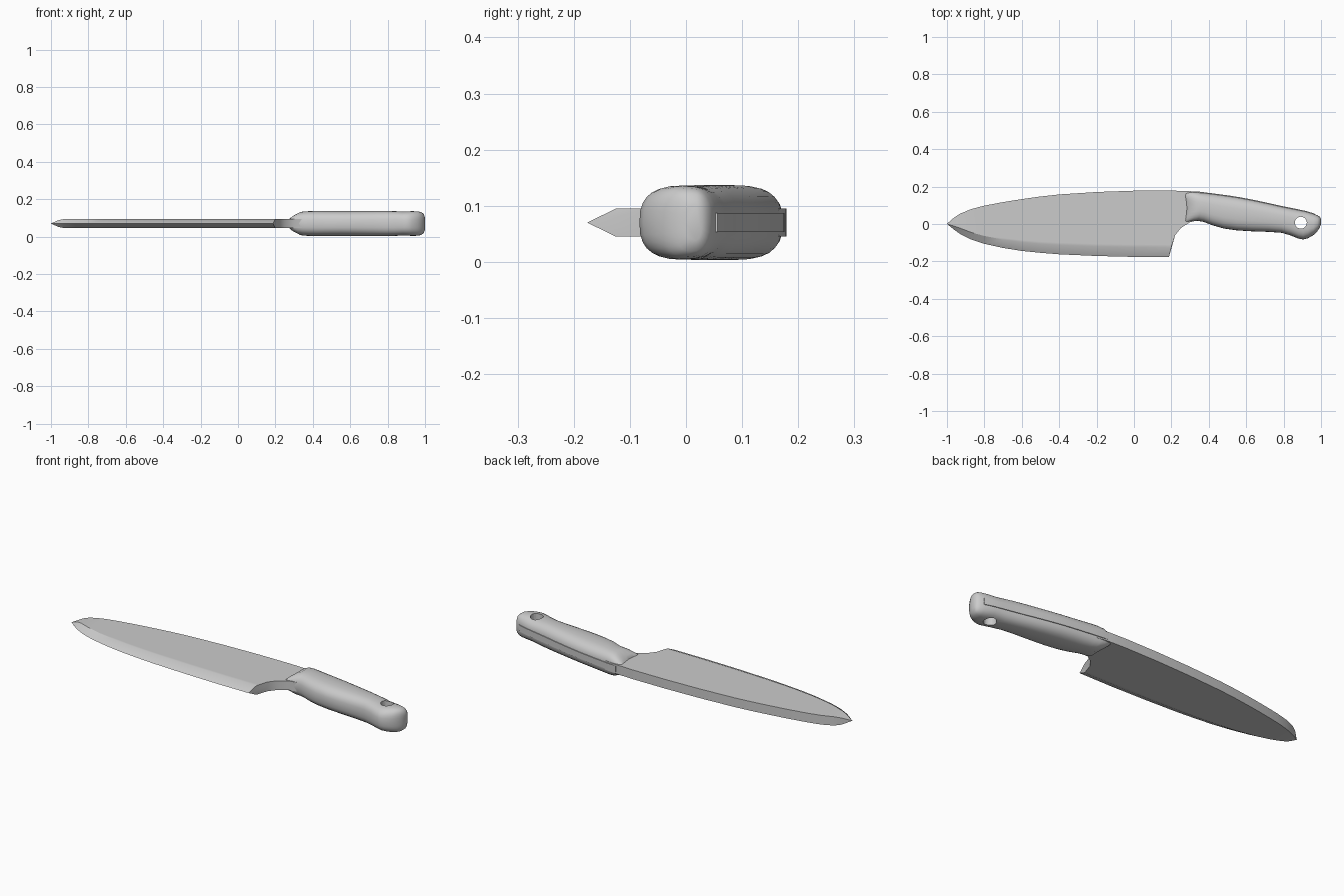
import bpy, bmesh, math

if "Cube" in bpy.data.objects:
    bpy.data.objects.remove(bpy.data.objects["Cube"])

ZC = 0.07


def loft(name, rings, angle):
    """Skin a list of equal-length point rings, cap both ends, smooth by angle."""
    bm = bmesh.new()
    rows = [[bm.verts.new(p) for p in r] for r in rings]
    n = len(rows[0])
    for a, b in zip(rows, rows[1:]):
        for i in range(n):
            j = (i + 1) % n
            bm.faces.new((a[i], a[j], b[j], b[i]))
    bm.faces.new(rows[0])
    bm.faces.new(rows[-1])
    bmesh.ops.remove_doubles(bm, verts=bm.verts, dist=0.0002)
    bmesh.ops.recalc_face_normals(bm, faces=bm.faces)
    me = bpy.data.meshes.new(name)
    bm.to_mesh(me)
    bm.free()
    ob = bpy.data.objects.new(name, me)
    bpy.context.collection.objects.link(ob)
    smooth(ob, angle)
    return ob


def smooth(ob, angle):
    bpy.ops.object.select_all(action='DESELECT')
    bpy.context.view_layer.objects.active = ob
    ob.select_set(True)
    bpy.ops.object.shade_smooth_by_angle(angle=math.radians(angle))


def interp(table, x):
    """Linear lookup of every column in a station table."""
    for a, b in zip(table, table[1:]):
        if x <= b[0]:
            t = (x - a[0]) / (b[0] - a[0])
            return [p + (q - p) * t for p, q in zip(a[1:], b[1:])]
    return table[-1][1:]


# Blade: x, cutting edge y, bevel line y, spine y, half thickness
blade = [(-1.0, 0, 0, 0.001, 0.0005), (-0.96, -0.032, -0.012, 0.036, 0.018),
         (-0.93, -0.053, -0.022, 0.055, 0.024), (-0.87, -0.083, -0.045, 0.08, 0.025),
         (-0.8, -0.106, -0.064, 0.098, 0.025), (-0.7, -0.128, -0.084, 0.117, 0.025),
         (-0.6, -0.144, -0.097, 0.133, 0.025), (-0.5, -0.154, -0.106, 0.147, 0.025),
         (-0.4, -0.162, -0.112, 0.158, 0.025), (-0.2, -0.171, -0.12, 0.171, 0.025),
         (0.0, -0.176, -0.124, 0.178, 0.025), (0.187, -0.176, -0.125, 0.179, 0.025),
         (0.22, -0.06, -0.06, 0.178, 0.025), (0.25, -0.022, -0.022, 0.177, 0.025),
         (0.3, 0.01, 0.01, 0.175, 0.025), (0.37, 0.025, 0.025, 0.166, 0.025)]
rings = []
for x, e, b, s, t in blade:
    xb = x + 0.012 if x == 0.187 else x
    c = b + 0.05 * (s - b)
    rings.append([(x, e, ZC), (xb, b, ZC + t), (xb, c, ZC + t), (xb, s, ZC + t),
                  (xb, s, ZC - t), (xb, c, ZC - t), (xb, b, ZC - t)])
loft("blade", rings, 30)

# Handle: x, belly y, back y, half thickness
handle = [(0.26, 0.0, 0.17, 0.024), (0.275, 0.005, 0.171, 0.042),
          (0.312, 0.014, 0.173, 0.062), (0.34, 0.017, 0.171, 0.065),
          (0.37, 0.012, 0.167, 0.066), (0.42, -0.007, 0.161, 0.067),
          (0.48, -0.024, 0.153, 0.067), (0.55, -0.034, 0.143, 0.067),
          (0.63, -0.039, 0.128, 0.067), (0.72, -0.042, 0.109, 0.067),
          (0.79, -0.047, 0.093, 0.067), (0.84, -0.062, 0.083, 0.066),
          (0.88, -0.078, 0.075, 0.064), (0.905, -0.083, 0.07, 0.065),
          (0.93, -0.076, 0.064, 0.066), (0.96, -0.059, 0.055, 0.065),
          (0.98, -0.04, 0.047, 0.061), (0.993, -0.019, 0.039, 0.051),
          (1.0, 0.0, 0.028, 0.032)]
rings = []
N = 28
for x, lo, hi, h in handle:
    ring = []
    for i in range(N):
        a = 2 * math.pi * i / N
        c, s = math.cos(a), math.sin(a)
        u = math.copysign(abs(c) ** 0.75, c)
        v = math.copysign(abs(s) ** 0.75, s)
        # the bolster front is bowed toward the butt
        bow = 0.022 * (1 - u * u) * max(0, min(1, (0.42 - x) / 0.1))
        ring.append((x + bow, (lo + hi) / 2 + u * (hi - lo) / 2, ZC + v * h))
    rings.append(ring)
grip = loft("handle", rings, 40)

# Hanging hole
bpy.ops.mesh.primitive_cylinder_add(vertices=24, radius=0.032, depth=0.4,
                                    location=(0.892, 0.007, ZC))
cutter = bpy.context.object
cutter.hide_render = True
mod = grip.modifiers.new("hole", 'BOOLEAN')
mod.operation = 'DIFFERENCE'
mod.object = cutter
bpy.context.view_layer.objects.active = grip
bpy.ops.object.modifier_apply(modifier=mod.name)
bpy.data.objects.remove(cutter)
smooth(grip, 40)

# Tang strip showing along the back of the handle
rings = []
for i in range(16):
    x = 0.3 + i * 0.665 / 15
    top = interp(handle, x)[1] + 0.003
    rings.append([(x, top, ZC + 0.017), (x, top, ZC - 0.017),
                  (x, top - 0.022, ZC - 0.017), (x, top - 0.022, ZC + 0.017)])
loft("tang", rings, 30)
